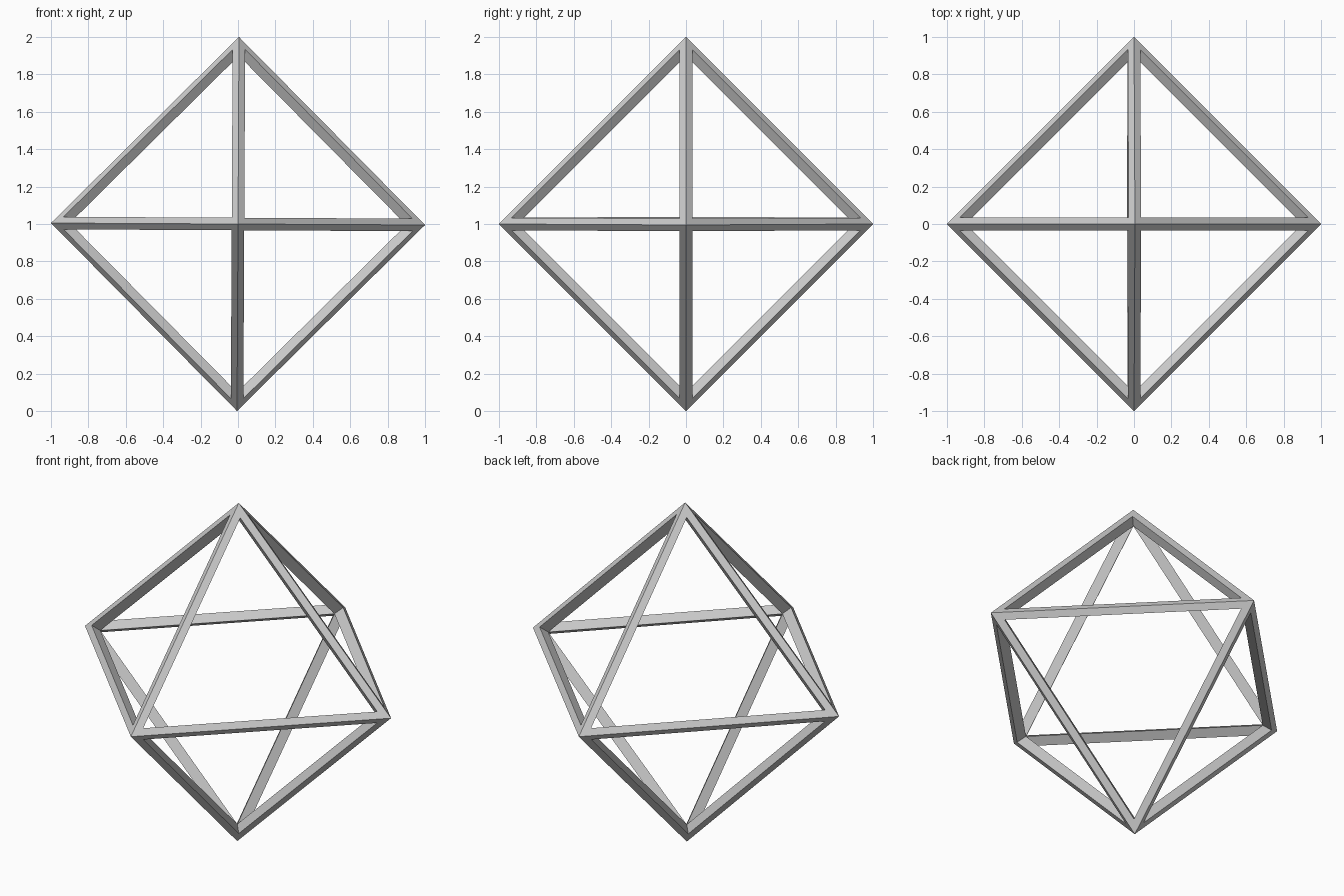
import bpy, bmesh
from math import radians
from mathutils import Vector

cube = bpy.data.objects.get("Cube")
if cube:
    bpy.data.objects.remove(cube, do_unlink=True)

INSET = 0.0335           # share of each face taken by the strut flange
INNER = 1 - 3 * INSET    # inner ridge, so the opening walls stand square to the face

# Material
grey = bpy.data.materials.new("light_grey")
grey.use_nodes = True
colour = (0.6, 0.6, 0.6, 1)
grey.diffuse_color = colour
grey.node_tree.nodes["Principled BSDF"].inputs["Base Color"].default_value = colour

# Octahedron frame: each face gets flat outer flanges and walls running to the inner ridge
bm = bmesh.new()
for sx in (-1, 1):
    for sy in (-1, 1):
        for sz in (-1, 1):
            corners = [Vector((sx, 0, 0)), Vector((0, sy, 0)), Vector((0, 0, sz))]
            middle = sum(corners, Vector()) / 3
            rings = [corners,
                     [c.lerp(middle, 3 * INSET) for c in corners],
                     [c * INNER for c in corners]]
            rings = [[bm.verts.new(p) for p in ring] for ring in rings]
            for a, b in zip(rings, rings[1:]):
                for i in range(3):
                    j = (i + 1) % 3
                    bm.faces.new((a[i], a[j], b[j], b[i]))
bmesh.ops.remove_doubles(bm, verts=bm.verts, dist=0.0001)
bmesh.ops.recalc_face_normals(bm, faces=bm.faces)

mesh = bpy.data.meshes.new("octahedron_frame")
bm.to_mesh(mesh)
bm.free()
mesh.materials.append(grey)
frame = bpy.data.objects.new("octahedron_frame", mesh)
frame.location.z = 1
frame.rotation_euler.y = radians(0.3)  # very slight lean
bpy.context.collection.objects.link(frame)
